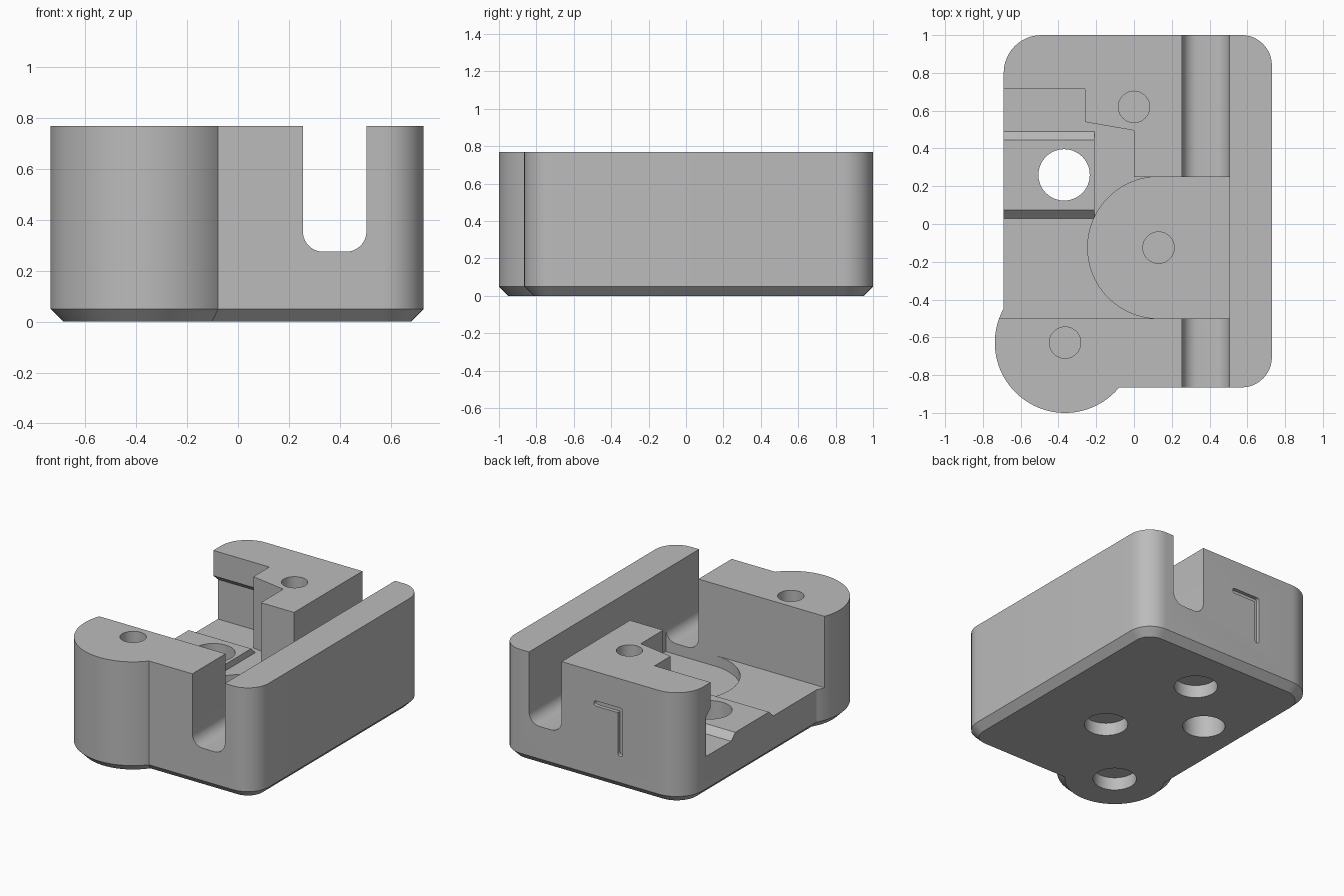
import bpy, bmesh, math
from mathutils import Vector

cube = bpy.data.objects.get("Cube")
if cube:
    bpy.data.objects.remove(cube, do_unlink=True)

grey = bpy.data.materials.new("plain grey")
grey.use_nodes = True
grey.diffuse_color = (0.5, 0.5, 0.5, 1)
grey.node_tree.nodes["Principled BSDF"].inputs["Base Color"].default_value = (0.5, 0.5, 0.5, 1)

TOP, FLOOR, CHAMFER = 0.77, 0.275, 0.05


def loft(name, loops):
    """Closed solid through equal-length loops of 3D points."""
    bm = bmesh.new()
    rings = [[bm.verts.new(p) for p in loop] for loop in loops]
    n = len(rings[0])
    for a, b in zip(rings, rings[1:]):
        for i in range(n):
            j = (i + 1) % n
            bm.faces.new((a[i], a[j], b[j], b[i]))
    bm.faces.new(rings[0][::-1])
    bm.faces.new(rings[-1])
    bmesh.ops.recalc_face_normals(bm, faces=bm.faces)
    mesh = bpy.data.meshes.new(name)
    bm.to_mesh(mesh)
    bm.free()
    mesh.materials.append(grey)
    obj = bpy.data.objects.new(name, mesh)
    bpy.context.collection.objects.link(obj)
    return obj


def prism(name, profile, axis, start, end):
    """Extrude a 2D profile along an axis; the profile uses the other two axes in order."""
    def place(p, t):
        c = list(p)
        c.insert("xyz".index(axis), t)
        return Vector(c)
    return loft(name, [[place(p, t) for p in profile] for t in (start, end)])


def arc(cx, cy, r, a0, a1, steps):
    angles = [math.radians(a0 + (a1 - a0) * i / steps) for i in range(steps + 1)]
    return [(cx + r * math.cos(a), cy + r * math.sin(a)) for a in angles]


def circle(cx, cy, r, steps=64):
    return arc(cx, cy, r, 0, 360, steps)[:-1]


def rounded_box(x0, y0, x1, y1, left_r, right_r):
    return (arc(x1 - right_r, y0 + right_r, right_r, 270, 360, 12)
            + arc(x1 - right_r, y1 - right_r, right_r, 0, 90, 12)
            + arc(x0 + left_r, y1 - left_r, left_r, 90, 180, 12)
            + arc(x0 + left_r, y0 + left_r, left_r, 180, 270, 12))


def chamfered(name, outer, inner):
    """Upright solid with a chamfered bottom edge."""
    return loft(name, [[(x, y, z) for x, y in ring] for ring, z in
                       ((inner, 0), (outer, CHAMFER), (outer, TOP))])


def combine(body, tool, operation):
    mod = body.modifiers.new(operation.lower(), 'BOOLEAN')
    mod.object, mod.operation, mod.solver = tool, operation, 'EXACT'
    bpy.context.view_layer.objects.active = body
    bpy.ops.object.modifier_apply(modifier=mod.name)
    bpy.data.objects.remove(tool, do_unlink=True)


def cut(tool):
    combine(body, tool, 'DIFFERENCE')


# Main block with the round screw boss at its front corner
c = CHAMFER
body = chamfered("housing_body",
                 rounded_box(-0.69, -0.865, 0.73, 1.0, 0.2, 0.16),
                 rounded_box(-0.69 + c, -0.865 + c, 0.73 - c, 1.0 - c, 0.2 - c, 0.16 - c))
boss_x, boss_y, boss_r = -0.365, -0.628, 0.372
boss = chamfered("corner_boss", circle(boss_x, boss_y, boss_r, 96),
                 circle(boss_x, boss_y, boss_r - c, 96))
combine(body, boss, 'UNION')

# Open cavity, stepped around the rear block
cut(prism("cavity", [(-0.9, -0.5), (0.505, -0.5), (0.505, 0.25), (0, 0.25), (0, 0.495),
                     (-0.26, 0.54), (-0.26, 0.715), (-0.9, 0.715)], 'z', FLOOR, 1))

# Undercut below the rear ledge
cut(prism("undercut", [(0.6, FLOOR), (0.765, FLOOR), (0.765, 0.55), (0.715, 0.595),
                       (0.6, 0.595)], 'x', -0.9, -0.26))

# Long channel with a rounded bottom
r = 0.08
cut(prism("channel", arc(0.255 + r, FLOOR + r, r, 180, 270, 10)
          + arc(0.505 - r, FLOOR + r, r, 270, 360, 10) + [(0.505, 1), (0.255, 1)],
          'y', -1.2, 1.2))

# Raised pad with sloped sides
pad = prism("raised_pad", [(0.03, 0.22), (0.03, FLOOR), (0.075, 0.32), (0.445, 0.32),
                           (0.49, FLOOR), (0.49, 0.22)], 'x', -0.69, -0.21)
combine(body, pad, 'UNION')

# D-shaped pocket in the floor
cut(prism("pocket", arc(0.13, -0.125, 0.375, 90, 270, 48)
          + [(0.505, -0.5), (0.505, 0.25)], 'z', 0.2, 0.4))

# Screw holes from above, wider blind head recesses from below
for x, y in ((0.13, -0.125), (0, 0.62), (boss_x, boss_y)):
    cut(prism("screw_hole", circle(x, y, 0.083, 48), 'z', 0.11, 1))
    cut(prism("head_recess", circle(x, y, 0.14, 48), 'z', -0.1, 0.09))

# Through hole in the pad
cut(prism("through_hole", circle(-0.37, 0.26, 0.136), 'z', -0.1, 0.5))

# Bent groove in the back wall
w = 0.018
cut(prism("bent_groove", arc(-0.01, 0.55, w, 90, -90, 8)
          + [(-0.196 + w, 0.55 - w)] + arc(-0.196, 0.25, w, 0, -180, 8)
          + arc(-0.196, 0.55, w, 180, 90, 6), 'y', 0.975, 1.1))

bpy.ops.object.select_all(action='DESELECT')
body.select_set(True)
bpy.context.view_layer.objects.active = body
bpy.ops.object.shade_smooth_by_angle(angle=math.radians(25))
